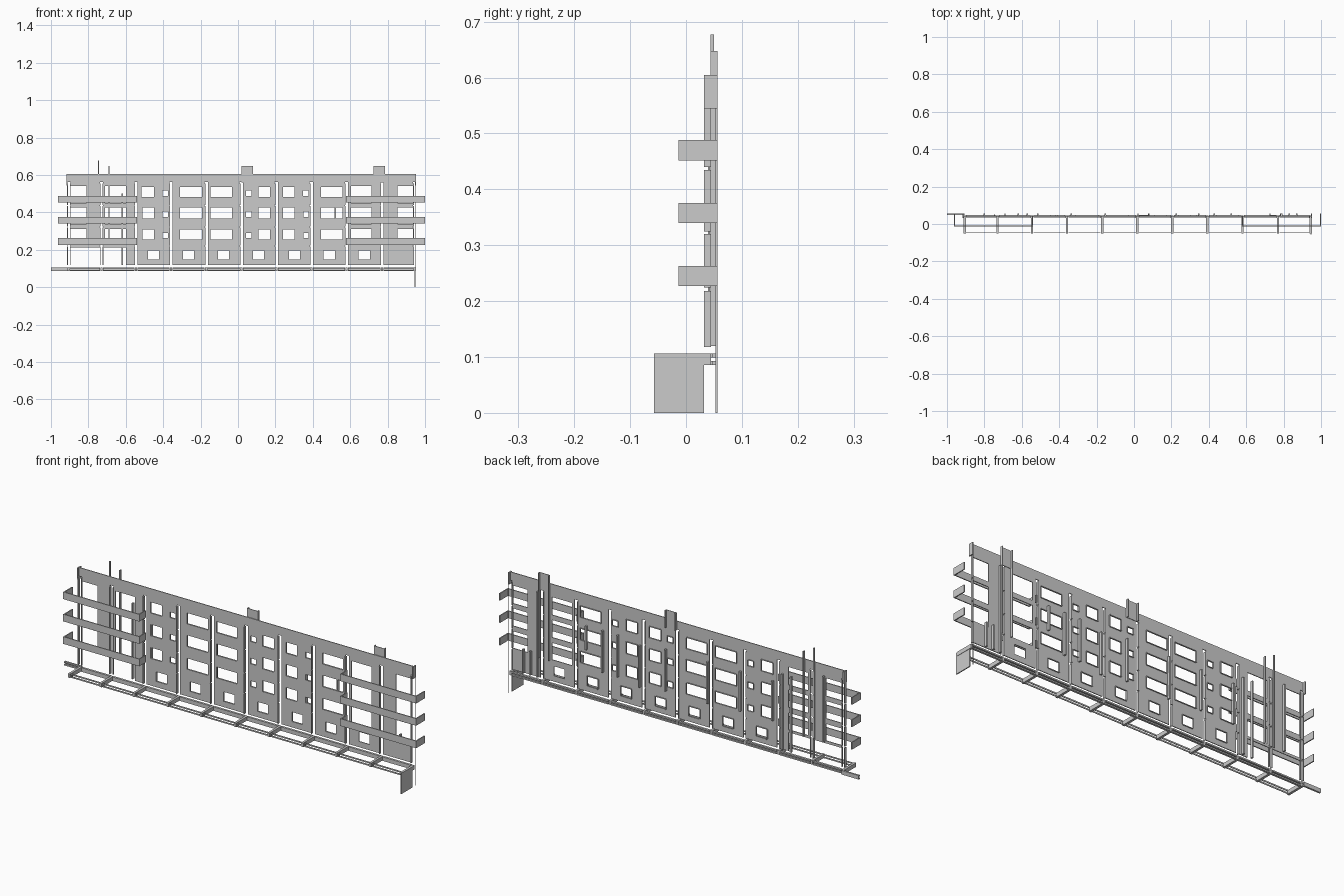
import bpy, bmesh


def boxes(name, items):
    """One object from boxes given as (x0, x1, y0, y1, z0, z1)."""
    bm = bmesh.new()
    for x0, x1, y0, y1, z0, z1 in items:
        vs = bmesh.ops.create_cube(bm, size=1)["verts"]
        for v in vs:
            v.co.x = x0 if v.co.x < 0 else x1
            v.co.y = y0 if v.co.y < 0 else y1
            v.co.z = z0 if v.co.z < 0 else z1
    return finish(name, bm)


def finish(name, bm):
    me = bpy.data.meshes.new(name)
    bm.to_mesh(me)
    bm.free()
    ob = bpy.data.objects.new(name, me)
    bpy.context.collection.objects.link(ob)
    return ob


WALL_Y, T = 0.039, 0.004


def panel(name, x0, x1, z0, z1, holes):
    """Thin wall sheet with rectangular openings (hx0, hx1, hz0, hz1)."""
    xs = sorted({x0, x1, *[min(max(h[i], x0), x1) for h in holes for i in (0, 1)]})
    zs = sorted({z0, z1, *[min(max(h[i], z0), z1) for h in holes for i in (2, 3)]})
    bm = bmesh.new()
    for a, b in zip(xs, xs[1:]):
        for c, d in zip(zs, zs[1:]):
            mx, mz = (a + b) / 2, (c + d) / 2
            if any(h[0] < mx < h[1] and h[2] < mz < h[3] for h in holes):
                continue
            bm.faces.new([bm.verts.new((x, WALL_Y, z)) for x, z in
                          ((a, c), (b, c), (b, d), (a, d))])
    bmesh.ops.remove_doubles(bm, verts=bm.verts, dist=1e-5)
    ob = finish(name, bm)
    m = ob.modifiers.new("thickness", "SOLIDIFY")
    m.thickness, m.offset = T, -1
    return ob


Z0, Z1 = 0.118, 0.562
WIN = [(0.482, 0.537), (0.368, 0.425), (0.254, 0.309)]
SMALL = [(0.488, 0.516), (0.376, 0.404), (0.262, 0.290)]
TALL = [(0.45, 0.54), (0.337, 0.425), (0.225, 0.31)]
LINES = [-0.905, -0.73, -0.545, -0.358, -0.17, 0.018, 0.205, 0.392, 0.58, 0.77, 0.945]


def column(x0, x1, rows):
    return [(x0, x1, a, b) for a, b in rows]


# Wall bays: openings between successive joint lines
bays = [
    column(-1, -0.81, TALL) + [(-1, -0.735, 0, 0.212)],
    column(-0.71, -0.60, TALL) + [(-0.8, -0.60, 0, 0.212)],
    column(-0.515, -0.45, WIN) + column(-0.405, -0.375, SMALL) + [(-0.482, -0.423, 0.147, 0.195)],
    column(-0.31, -0.193, WIN) + [(-0.294, -0.235, 0.147, 0.195)],
    column(-0.147, -0.033, WIN) + [(-0.107, -0.048, 0.147, 0.195)],
    column(0.042, 0.072, SMALL) + column(0.11, 0.172, WIN) + [(0.08, 0.14, 0.147, 0.195)],
    column(0.24, 0.302, WIN) + column(0.348, 0.378, SMALL) + [(0.272, 0.332, 0.147, 0.195)],
    column(0.443, 0.558, WIN) + [(0.458, 0.518, 0.147, 0.195)],
    column(0.605, 0.715, TALL) + [(0.645, 0.705, 0.147, 0.195)],
    column(0.852, 1, TALL),
]
G = 0.009
for i, holes in enumerate(bays):
    panel(f"wall_bay_{i + 1}", LINES[i] + G, LINES[i + 1] - G, Z0, Z1, holes)

# Window reveals on the back of the regular bays
rev = []
for holes in bays[2:8]:
    for a, b, c, d in holes:
        y0, y1, t = WALL_Y + T, WALL_Y + T + 0.004, 0.003
        rev += [(a - t, a, y0, y1, c, d), (b, b + t, y0, y1, c, d),
                (a, b, y0, y1, c - t, c), (a, b, y0, y1, d, d + t)]
boxes("window_reveals", rev)

# Parapet band with end returns
boxes("parapet", [(-0.915, 0.95, WALL_Y, WALL_Y + T, Z1, 0.605),
                  (-0.917, -0.911, 0.032, 0.056, 0.545, 0.605),
                  (0.946, 0.952, 0.032, 0.056, 0.545, 0.605)])

# Thin fins in the joints, split per floor
fins = []
for x in LINES:
    for a, b in ((0.118, 0.218), (0.224, 0.32), (0.325, 0.435), (0.44, 0.555)):
        fins.append((x - G, x - G + 0.004, 0.032, 0.045, a, b))
        if x in (LINES[0], LINES[1]):
            fins.append((x + 0.006, x + 0.01, 0.036, 0.045, a, b))
boxes("joint_fins", fins)


# Wrap-around balcony fronts at both ends
def balcony(name, x0, x1, outer_left):
    parts = []
    for z in (0.227, 0.34, 0.452):
        parts.append((x0, x1, -0.013, -0.008, z, z + 0.036))
        for xa, outer in ((x0, outer_left), (x1 - 0.005, not outer_left)):
            parts.append((xa, xa + 0.005, -0.008, 0.056 if outer else WALL_Y, z, z + 0.036))
    boxes(name, parts)


balcony("left_balconies", -0.963, -0.54, True)
balcony("right_balconies", 0.577, 1.0, False)

# Base: cross beams, long rails, end extension and end wall
boxes("base_beams", [(x - 0.006, x + 0.006, -0.05, 0.045, 0.086, 0.106) for x in LINES])
rails = []
for a, b in zip(LINES, LINES[1:]):
    for z0, z1 in ((0.086, 0.093), (0.099, 0.106)):
        rails.append((a + 0.008, b - 0.008, -0.045, -0.042, z0, z1))
        rails.append((a + 0.008, b - 0.008, 0.036, 0.047, z0, z1))
    rails.append((a + 0.008, b - 0.008, 0.036, 0.039, 0.086, 0.106))
boxes("base_rails", rails)
boxes("base_extension", [(-1.0, -0.905, 0.047, 0.056, 0.086, 0.093),
                         (-1.0, -0.905, 0.047, 0.056, 0.099, 0.106),
                         (-1.0, -0.905, 0.053, 0.056, 0.093, 0.099)])
boxes("base_end_wall", [(0.944, 0.949, -0.057, 0.032, 0, 0.106)])
boxes("corner_post", [(0.946, 0.949, 0.053, 0.056, 0, 0.56)])

# Roof shafts: channels open to the back
shafts = []
for x0, x1, low in ((0.02, 0.08, 0.56), (0.725, 0.785, 0.22)):
    shafts += [(x0, x1, 0.0435, 0.046, 0.56, 0.648),
               (x0, x0 + 0.004, 0.0435, 0.056, low, 0.648),
               (x1 - 0.004, x1, 0.0435, 0.056, low, 0.648)]
shafts += [(-0.749, -0.742, 0.0435, 0.05, 0.22, 0.677),
           (-0.692, -0.688, 0.0435, 0.056, 0.22, 0.648)]
boxes("roof_shafts", shafts)

# Partition stubs behind the wall
stubs = [(-0.80, 0.22, 0.55), (-0.62, 0.12, 0.5), (-0.57, 0.12, 0.5), (-0.515, 0.25, 0.45),
         (-0.335, 0.25, 0.45), (-0.155, 0.24, 0.45), (0.08, 0.24, 0.45), (0.225, 0.22, 0.43),
         (0.345, 0.24, 0.45), (0.43, 0.24, 0.45), (0.52, 0.33, 0.45), (0.79, 0.12, 0.55),
         (0.83, 0.12, 0.24), (0.87, 0.12, 0.24)]
boxes("partition_stubs", [(x - 0.004, x + 0.004, 0.0435, 0.056, a, b) for x, a, b in stubs])
